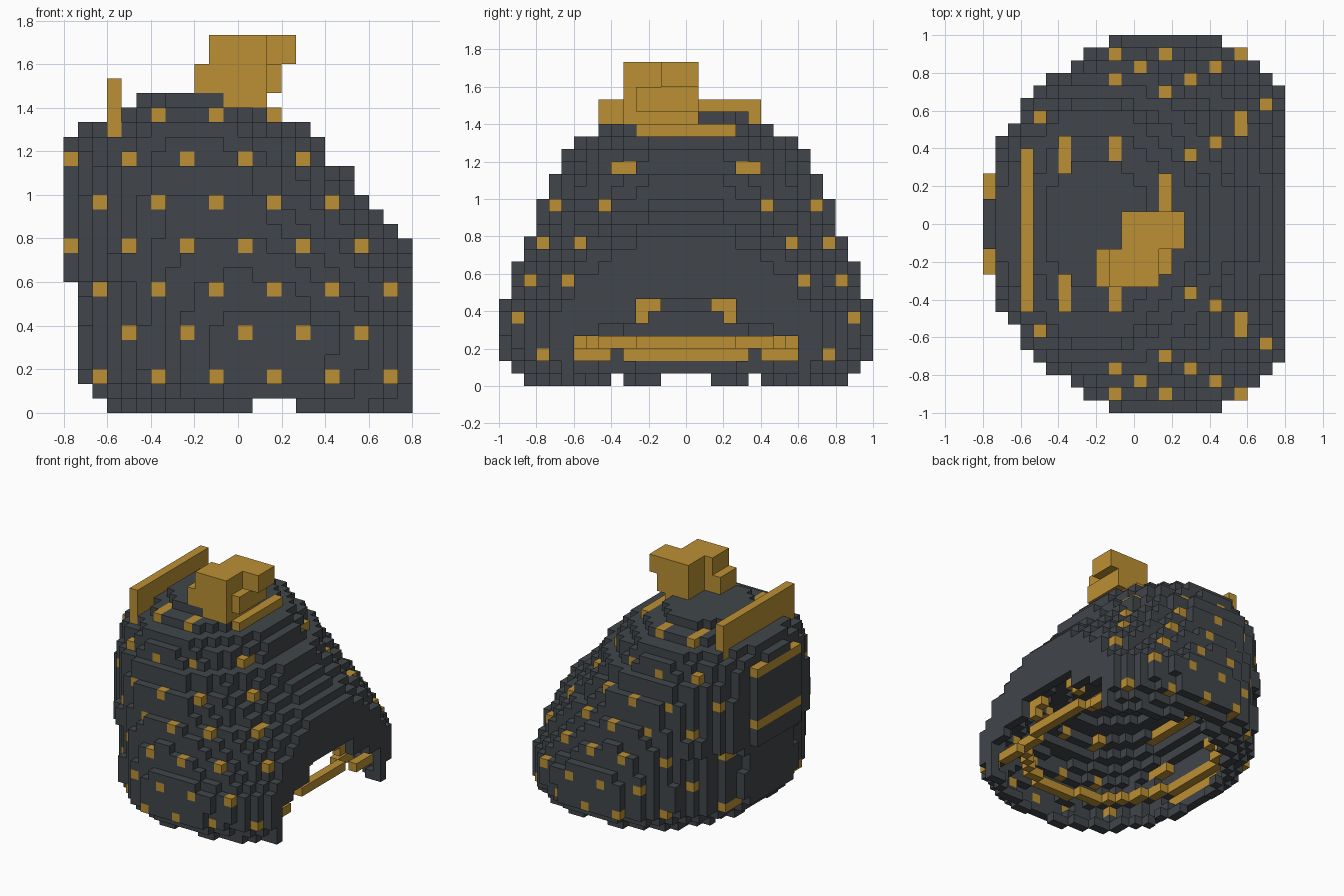
import bpy, bmesh, math

if "Cube" in bpy.data.objects:
    bpy.data.objects.remove(bpy.data.objects["Cube"])

U = 2 / 30                     # edge of one cube
NX, NY, NZ = 24, 30, 22        # cube grid of the hood


def material(name, rgb):
    m = bpy.data.materials.new(name)
    m.diffuse_color = (*rgb, 1)
    m.use_nodes = True
    m.node_tree.nodes["Principled BSDF"].inputs["Base Color"].default_value = m.diffuse_color
    return m


DARK = material("dark slate", (0.052, 0.061, 0.069))
GOLD = material("old gold", (0.50, 0.28, 0.034))

# z, back end, centre, front end, half width of each horizontal section
PROFILE = [
    (0.03, -0.60, 0.12, 1.08, 0.87),
    (0.10, -0.67, 0.14, 1.06, 0.94),
    (0.17, -0.74, 0.15, 1.03, 1.02),
    (0.37, -0.74, 0.15, 1.05, 1.02),
    (0.44, -0.74, 0.12, 1.01, 0.985),
    (0.50, -0.74, 0.06, 0.98, 0.95),
    (0.57, -0.75, 0.02, 0.96, 0.94),
    (0.63, -0.81, 0.00, 0.92, 0.905),
    (0.77, -0.81, -0.05, 0.80, 0.855),
    (0.83, -0.81, -0.11, 0.74, 0.82),
    (0.97, -0.81, -0.13, 0.58, 0.81),
    (1.03, -0.81, -0.15, 0.54, 0.75),
    (1.10, -0.81, -0.17, 0.52, 0.74),
    (1.17, -0.806, -0.20, 0.41, 0.67),
    (1.23, -0.78, -0.20, 0.39, 0.66),
    (1.30, -0.74, -0.20, 0.33, 0.60),
    (1.37, -0.56, -0.20, 0.22, 0.49),
    (1.43, -0.47, -0.19, 0.08, 0.36),
]


def section(z):
    for a, b in zip(PROFILE, PROFILE[1:]):
        if z <= b[0] + 1e-6:
            t = max(0, (z - a[0]) / (b[0] - a[0]))
            return [p + (q - p) * t for p, q in zip(a, b)][1:]
    return PROFILE[-1][1:]


def centre(c):
    return ((c[0] + .5) * U - .8, (c[1] + .5) * U - 1, (c[2] + .5) * U)


def inside(c):
    x, y, z = centre(c)
    back, mid, front, half = section(z)
    reach = front - mid if x > mid else mid - back
    return ((x - mid) / reach) ** 2 + (y / half) ** 2 < 1


def in_cavity(c):
    """Domed hollow, open underneath."""
    x, y, z = centre(c)
    reach = 0.95 if x > 0.1 else 0.735
    return ((x - 0.1) / reach) ** 2 + (y / 0.9) ** 2 + (z / 0.7) ** 2 < 1


def in_opening(c):
    """Stepped arch through the flat front end."""
    x, y, z = centre(c)
    arch = ((0.60, 0.267), (0.47, 0.333), (0.27, 0.467))
    return x > 0.73 and any(abs(y) < w and z < h for w, h in arch)


def in_notch(c):
    """Gaps in the lowest row."""
    x, y, z = centre(c)
    gap = abs(y) < 0.13 or 0.33 < abs(y) < 0.4
    return z < U and (0.07 < x < 0.27 or gap)


def is_stud(c):
    """Staggered stud rows, every third layer and every fourth column."""
    return c[2] % 3 == 2 and c[0] % 4 == (2 if c[2] % 6 == 2 else 0)


DIRS = [(1, 0, 0), (-1, 0, 0), (0, 1, 0), (0, -1, 0), (0, 0, 1), (0, 0, -1)]


def step(c, d):
    return tuple(p + q for p, q in zip(c, d))


def build(name, cells, gold=lambda c: True):
    """Turn a set of grid cells into one mesh made of their outer faces."""
    bm = bmesh.new()
    verts = {}

    def vert(k):
        if k not in verts:
            verts[k] = bm.verts.new((k[0] * U - .8, k[1] * U - 1, k[2] * U))
        return verts[k]

    for c in sorted(cells):
        for d in DIRS:
            if step(c, d) in cells:
                continue
            axis = [abs(v) for v in d].index(1)
            side = sum(d)
            u, v = (axis + 1) % 3, (axis + 2) % 3
            loop = []
            for a, b in ((0, 0), (1, 0), (1, 1), (0, 1)):
                k = list(c)
                k[axis] += side > 0
                k[u] += a
                k[v] += b
                loop.append(vert(tuple(k)))
            f = bm.faces.new(loop if side > 0 else loop[::-1])
            f.material_index = 1 if gold(c) else 0
    me = bpy.data.meshes.new(name)
    bm.to_mesh(me)
    bm.free()
    me.materials.append(DARK)
    me.materials.append(GOLD)
    ob = bpy.data.objects.new(name, me)
    bpy.context.collection.objects.link(ob)
    return ob


def block(x0, x1, y0, y1, z0, z1):
    """Cells filling a box given in units."""
    r = [range(round((a + o) / U), round((b + o) / U))
         for a, b, o in ((x0, x1, .8), (y0, y1, 1), (z0, z1, 0))]
    return {(i, j, k) for i in r[0] for j in r[1] for k in r[2]}


# Studded hood with a domed hollow; its skin stays closed except at the front
solid = {(i, j, k) for i in range(NX) for j in range(NY) for k in range(NZ)
         if inside((i, j, k))}
skin = {c for c in solid if any(step(c, d) not in solid for d in DIRS[:5])}
hood = {c for c in solid
        if (c in skin or not in_cavity(c))
        and not in_notch(c) and not in_opening(c)}

# Ridge plate across the back of the crown
ridge = block(-.6, -.533, -.467, .4, 1.267, 1.533)

# Oval band lining the hollow, one cube wide
oval = set()
for i in range(NX):
    for j in range(NY):
        x, y, z = centre((i, j, 3))
        reach = 0.637 if x > 0.1 else 0.70
        if ((x - 0.1) / reach) ** 2 + (y / 0.8) ** 2 < 1:
            oval.add((i, j, 3))
band = {c for c in oval if any(step(c, d) not in oval for d in DIRS[:4])}

# Studs and brackets at the sides and top of the opening
trim = {}
for s, side in ((-1, "right"), (1, "left")):
    bracket = block(.667, .733, *sorted((s * .133, s * .267)), .4, .467)
    bracket |= block(.667, .733, *sorted((s * .2, s * .267)), .333, .4)
    trim["opening_bracket_" + side] = bracket
    trim["opening_stud_" + side] = block(
        .667, .733, *sorted((s * .4, s * .6)), .133, .2)

build("hood", hood.difference(ridge, band, *trim.values()), is_stud)
build("ridge_plate", ridge)
build("inner_band", band)
for name, cells in trim.items():
    build(name, cells)

# Twisted knob on the crown
knob = block(-.2, .133, -.333, .067, 1.4, 1.467)
knob |= block(-.067, .067, -.133, .067, 1.467, 1.6)
knob |= block(-.2, .133, -.333, -.133, 1.467, 1.6)
knob |= block(.067, .2, -.267, .067, 1.467, 1.6)
knob |= block(-.133, .133, -.333, -.133, 1.6, 1.733)
knob |= block(-.067, .267, -.133, .067, 1.6, 1.733)
build("crown_knob", knob)
